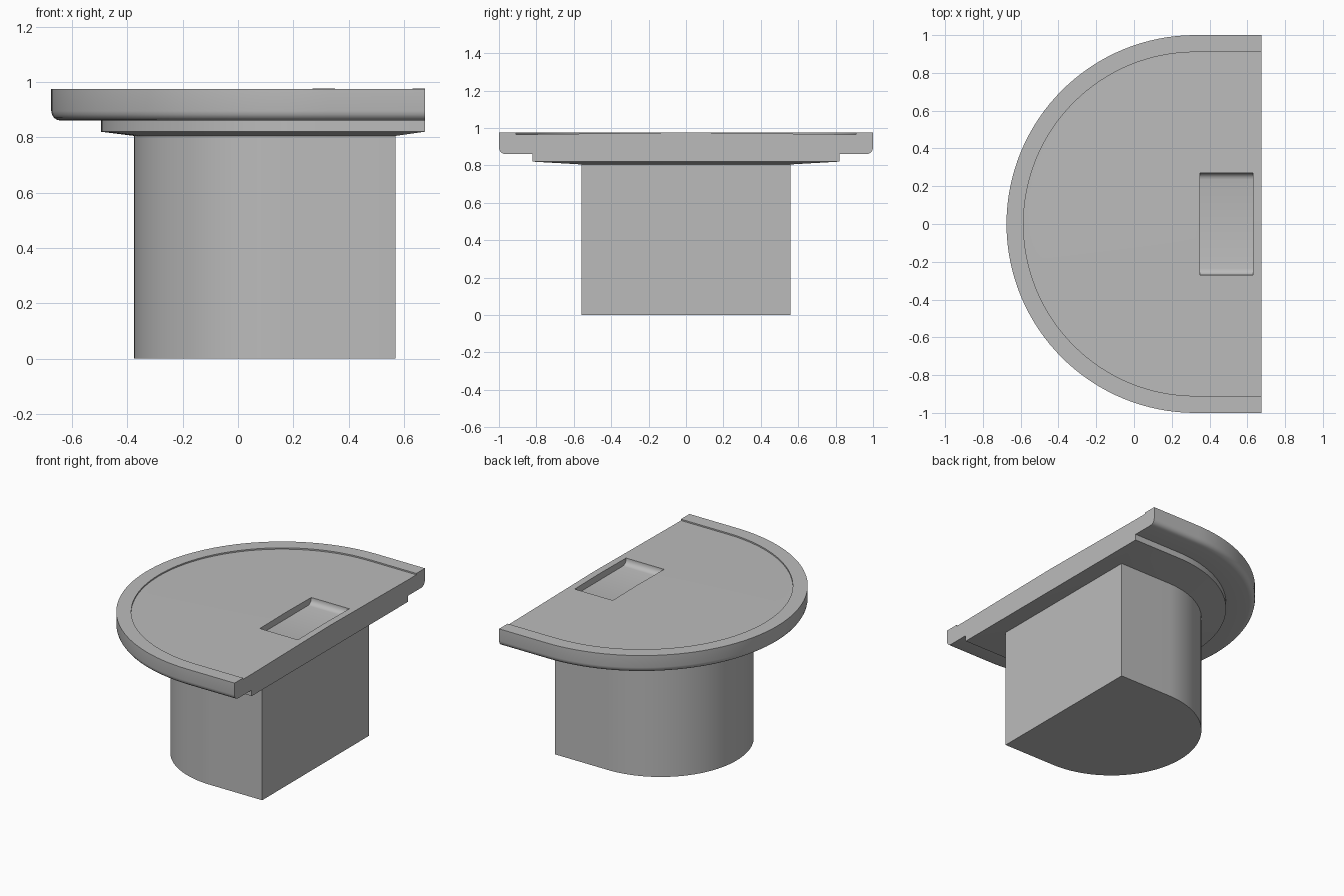
import bpy, bmesh, math

cube = bpy.data.objects.get("Cube")
if cube:
    bpy.data.objects.remove(cube, do_unlink=True)

SEGMENTS = 64
END_X = 0.675

grey = bpy.data.materials.new("plain grey")
grey.use_nodes = True
colour = (0.5, 0.5, 0.5, 1)
grey.diffuse_color = colour
grey.node_tree.nodes["Principled BSDF"].inputs["Base Color"].default_value = colour


def d_outline(bm, radius, centre, end, z):
    """Half circle with straight sides running on to a flat end."""
    pts = [(end, -radius)]
    for i in range(SEGMENTS + 1):
        a = -math.pi / 2 - math.pi * i / SEGMENTS
        pts.append((centre + radius * math.cos(a), radius * math.sin(a)))
    pts.append((end, radius))
    return [bm.verts.new((x, y, z)) for x, y in pts]


def bridge(bm, rings, closed):
    n = len(rings[0])
    for a, b in zip(rings, rings[1:]):
        for i in range(n if closed else n - 1):
            j = (i + 1) % n
            bm.faces.new((a[i], a[j], b[j], b[i]))


def make_object(name, bm):
    bmesh.ops.remove_doubles(bm, verts=bm.verts[:], dist=1e-5)
    bmesh.ops.dissolve_degenerate(bm, edges=bm.edges[:], dist=1e-5)
    bmesh.ops.recalc_face_normals(bm, faces=bm.faces[:])
    mesh = bpy.data.meshes.new(name)
    bm.to_mesh(mesh)
    bm.free()
    mesh.materials.append(grey)
    obj = bpy.data.objects.new(name, mesh)
    bpy.context.collection.objects.link(obj)
    return obj


def select_only(obj):
    bpy.ops.object.select_all(action='DESELECT')
    obj.select_set(True)
    bpy.context.view_layer.objects.active = obj


# Top plate: lower tier, rounded underside edge, rim, groove and low crown
profile = [(0, 0.82), (0.82, 0.82), (0.82, 0.86)]
for i in range(5):
    a = math.pi / 2 * i / 4
    profile.append((0.965 + 0.035 * math.sin(a), 0.895 - 0.035 * math.cos(a)))
profile += [(1, 0.975), (0.91, 0.975), (0.91, 0.966), (0.82, 0.966), (0, 0.976)]
bm = bmesh.new()
rings = [d_outline(bm, r, 0.325, END_X, z) for r, z in profile]
bridge(bm, rings, False)
bm.faces.new([r[0] for r in rings] + [r[-1] for r in reversed(rings[1:-1])])
plate = make_object("top_plate", bm)

# Finger recess: pocket with curved end walls, cut from the plate
half, depth, fillet = 0.27, 0.045, 0.035
top = 0.977
side = [(half, top + 0.05), (half, top - depth + fillet)]
for i in range(1, 5):
    a = math.pi / 2 * i / 4
    side.append((half - fillet * (1 - math.cos(a)), top - depth + fillet * (1 - math.sin(a))))
section = side + [(-y, z) for y, z in reversed(side)]
bm = bmesh.new()
ends = [[bm.verts.new((x, y, z)) for y, z in section] for x in (0.35, 0.63)]
bridge(bm, ends, True)
for e in ends:
    bm.faces.new(e)
cutter = make_object("recess_cutter", bm)
cutter.hide_render = True
cut = plate.modifiers.new("recess", 'BOOLEAN')
cut.operation = 'DIFFERENCE'
cut.solver = 'EXACT'
cut.object = cutter
select_only(plate)
bpy.ops.object.modifier_apply(modifier=cut.name)
bpy.data.objects.remove(cutter, do_unlink=True)

# Pedestal: D-shaped block flaring out under the plate
bm = bmesh.new()
rings = [d_outline(bm, 0.56, 0.185, 0.57, 0),
         d_outline(bm, 0.56, 0.185, 0.57, 0.805),
         d_outline(bm, 0.82, 0.325, END_X, 0.82)]
bridge(bm, rings, True)
bm.faces.new(rings[0])
pedestal = make_object("pedestal", bm)

for obj in (plate, pedestal):
    select_only(obj)
    bpy.ops.object.shade_smooth_by_angle(angle=math.radians(30))
